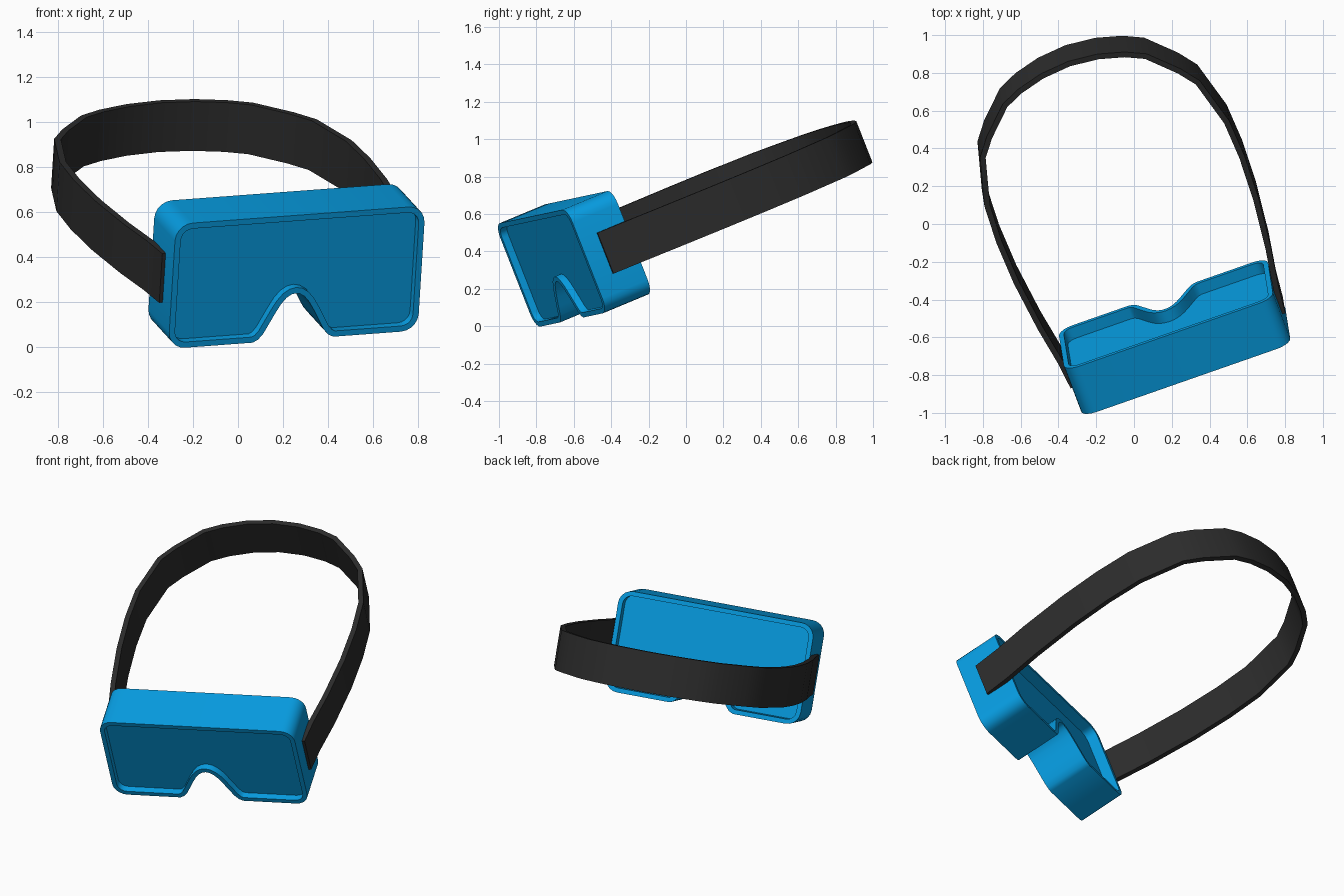
import bpy, bmesh, math
from mathutils import Vector, Matrix

cube = bpy.data.objects.get("Cube")
if cube:
    bpy.data.objects.remove(cube)

# Tilted resting frame: width, depth and height axes of the goggles
U = Vector((0.942, 0.329, 0.07)).normalized()
W = Vector((0.065, -0.362, 0.929)).cross(U).normalized()
V = U.cross(W)
FRAME = Matrix.Translation((0.261, -0.72, 0.31)) @ Matrix((U, W, V)).transposed().to_4x4()

WIDTH, HEIGHT, DEPTH, RADIUS = 1.175, 0.595, 0.278, 0.08
RIM, FRONT_RECESS, BACK_RECESS = 0.027, 0.04, 0.065
STRAP_WIDTH, STRAP_THICK = 0.235, 0.03


def material(name, color):
    m = bpy.data.materials.new(name)
    m.use_nodes = True
    m.diffuse_color = color
    m.node_tree.nodes["Principled BSDF"].inputs["Base Color"].default_value = color
    return m


def add_object(name, bm, mat):
    mesh = bpy.data.meshes.new(name)
    bm.to_mesh(mesh)
    bm.free()
    mesh.materials.append(mat)
    ob = bpy.data.objects.new(name, mesh)
    bpy.context.collection.objects.link(ob)
    ob.matrix_world = FRAME
    bpy.ops.object.select_all(action='DESELECT')
    ob.select_set(True)
    bpy.context.view_layer.objects.active = ob
    return ob


def mirrored(half):
    """Right half of a path, ending on the centre line, plus its mirror image."""
    return half + [(-x, y) for x, y in reversed(half[:-1])]


def corner(cx, cz, start, steps=5):
    return [(cx + RADIUS * math.cos(t), cz + RADIUS * math.sin(t))
            for t in (math.radians(start + 90 * i / steps) for i in range(steps + 1))]


blue = material("bright blue", (0.002, 0.337, 0.76, 1))
black = material("strap black", (0.025, 0.025, 0.025, 1))

# Goggle body: rounded rectangle with a nose notch, recessed front and back
hx, hz = WIDTH / 2, HEIGHT / 2
notch = mirrored([(0.19, -hz), (0.165, -0.285), (0.142, -0.258), (0.116, -0.21),
                  (0.09, -0.162), (0.066, -0.122), (0.042, -0.094), (0.02, -0.08),
                  (0, -0.076)])
outline = (corner(hx - RADIUS, -hz + RADIUS, -90) + corner(hx - RADIUS, hz - RADIUS, 0)
           + corner(RADIUS - hx, hz - RADIUS, 90) + corner(RADIUS - hx, RADIUS - hz, 180)
           + notch[::-1])
bm = bmesh.new()
front = bm.faces.new([bm.verts.new((x, 0, z)) for x, z in outline])
back = bmesh.ops.extrude_face_region(bm, geom=[front], use_keep_orig=True)["geom"]
bmesh.ops.translate(bm, verts=[g for g in back if isinstance(g, bmesh.types.BMVert)],
                    vec=(0, DEPTH, 0))
bmesh.ops.recalc_face_normals(bm, faces=bm.faces[:])
caps = [f for f in bm.faces if len(f.verts) > 4]
for cap in caps:
    is_front = cap.calc_center_median().y < DEPTH / 2
    bmesh.ops.inset_region(bm, faces=[cap], thickness=RIM, use_even_offset=True)
    panel = bmesh.ops.extrude_discrete_faces(bm, faces=[cap])["faces"][0]
    shift = FRONT_RECESS if is_front else -BACK_RECESS
    bmesh.ops.translate(bm, verts=panel.verts[:], vec=(0, shift, 0))
bmesh.ops.recalc_face_normals(bm, faces=bm.faces[:])
add_object("goggle_body", bm, blue)
bpy.ops.object.shade_smooth_by_angle(angle=math.radians(32))

# Head strap: faceted loop fixed to both sides of the body
path = mirrored([(0.604, 0.105), (0.62, 0.263), (0.656, 0.483), (0.688, 0.773), (0.698, 1.023),
                 (0.688, 1.243), (0.618, 1.513), (0.545, 1.613), (0.405, 1.757),
                 (0.3, 1.808), (0.16, 1.848), (0, 1.864)])
bm = bmesh.new()
columns = [[bm.verts.new((x, y, s * STRAP_WIDTH / 2)) for s in (-1, 1)] for x, y in path]
for (a, b), (c, d) in zip(columns, columns[1:]):
    bm.faces.new((a, c, d, b))
bm.normal_update()
strap = add_object("head_strap", bm, black)
solid = strap.modifiers.new("thickness", 'SOLIDIFY')
solid.thickness = STRAP_THICK
solid.offset = -1
bpy.ops.object.modifier_apply(modifier=solid.name)
bpy.ops.object.shade_smooth_by_angle(angle=math.radians(32))
